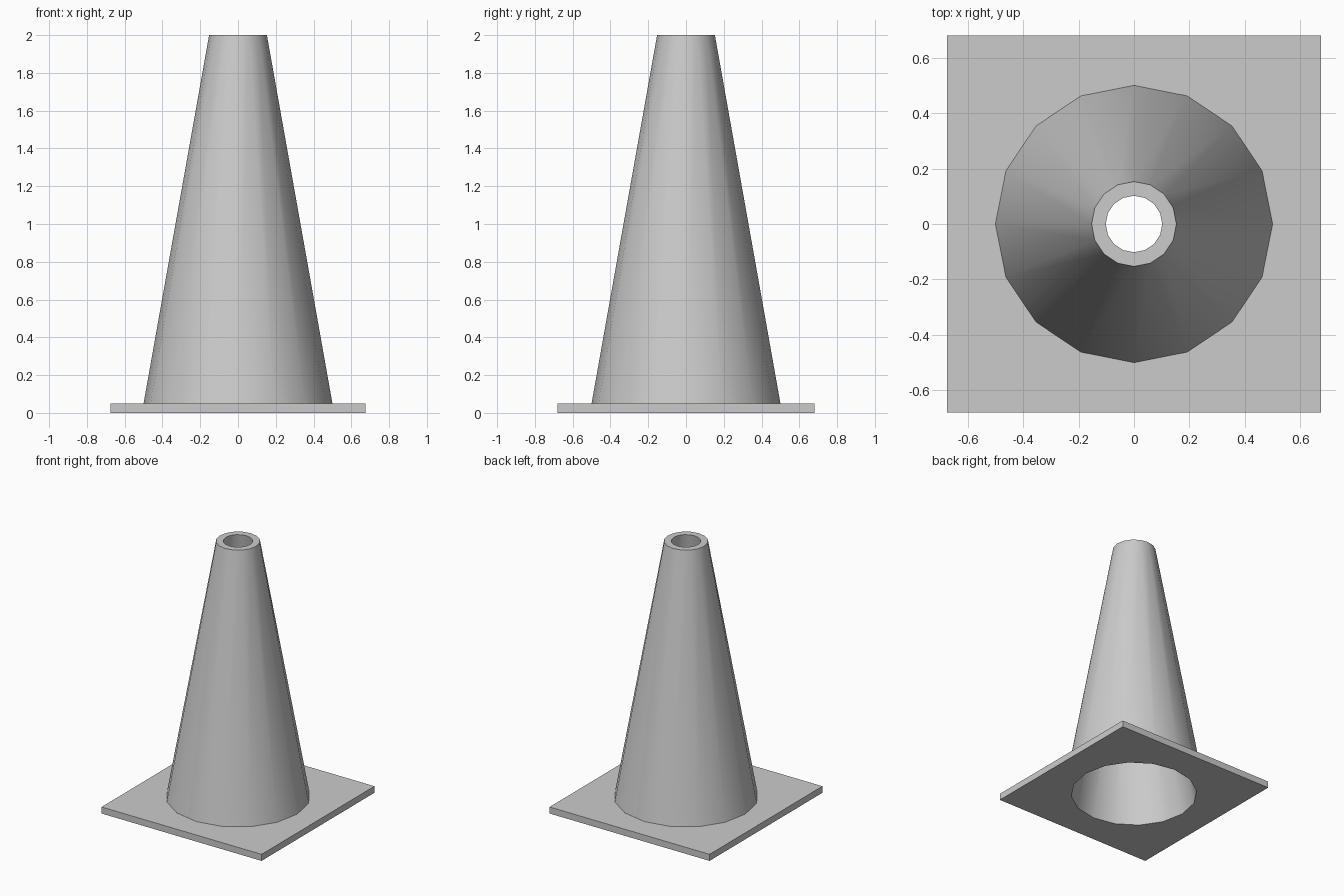
import bpy, bmesh
from math import sin, cos, pi

if "Cube" in bpy.data.objects:
    bpy.data.objects.remove(bpy.data.objects["Cube"])

SIDES = 16


def circle(r, z):
    return [(r * cos(2 * pi * i / SIDES), r * sin(2 * pi * i / SIDES), z)
            for i in range(SIDES)]


def square(hx, hy, z):
    # same number of points as the circle, pushed out onto a rectangle
    pts = []
    for x, y, _ in circle(1, 0):
        k = max(abs(x), abs(y))
        pts.append((hx * x / k, hy * y / k, z))
    return pts


def skin(name, rings):
    bm = bmesh.new()
    loops = [[bm.verts.new(p) for p in ring] for ring in rings]
    for a, b in zip(loops, loops[1:]):
        for i in range(SIDES):
            j = (i + 1) % SIDES
            bm.faces.new((a[i], a[j], b[j], b[i]))
    mesh = bpy.data.meshes.new(name)
    bm.to_mesh(mesh)
    bm.free()
    obj = bpy.data.objects.new(name, mesh)
    bpy.context.collection.objects.link(obj)
    bpy.ops.object.select_all(action='DESELECT')
    obj.select_set(True)
    bpy.context.view_layer.objects.active = obj
    bpy.ops.object.shade_smooth_by_angle(angle=pi / 6)
    return obj


# Square foot plate with a round opening underneath
skin("base_plate", [circle(0.447, 0), square(0.675, 0.68, 0),
                    square(0.675, 0.68, 0.05), circle(0.5, 0.05)])

# Hollow tapered cone: outer wall, top rim, inner wall
skin("cone_shell", [circle(0.5, 0.05), circle(0.153, 2.0),
                    circle(0.102, 2.0), circle(0.447, 0)])
